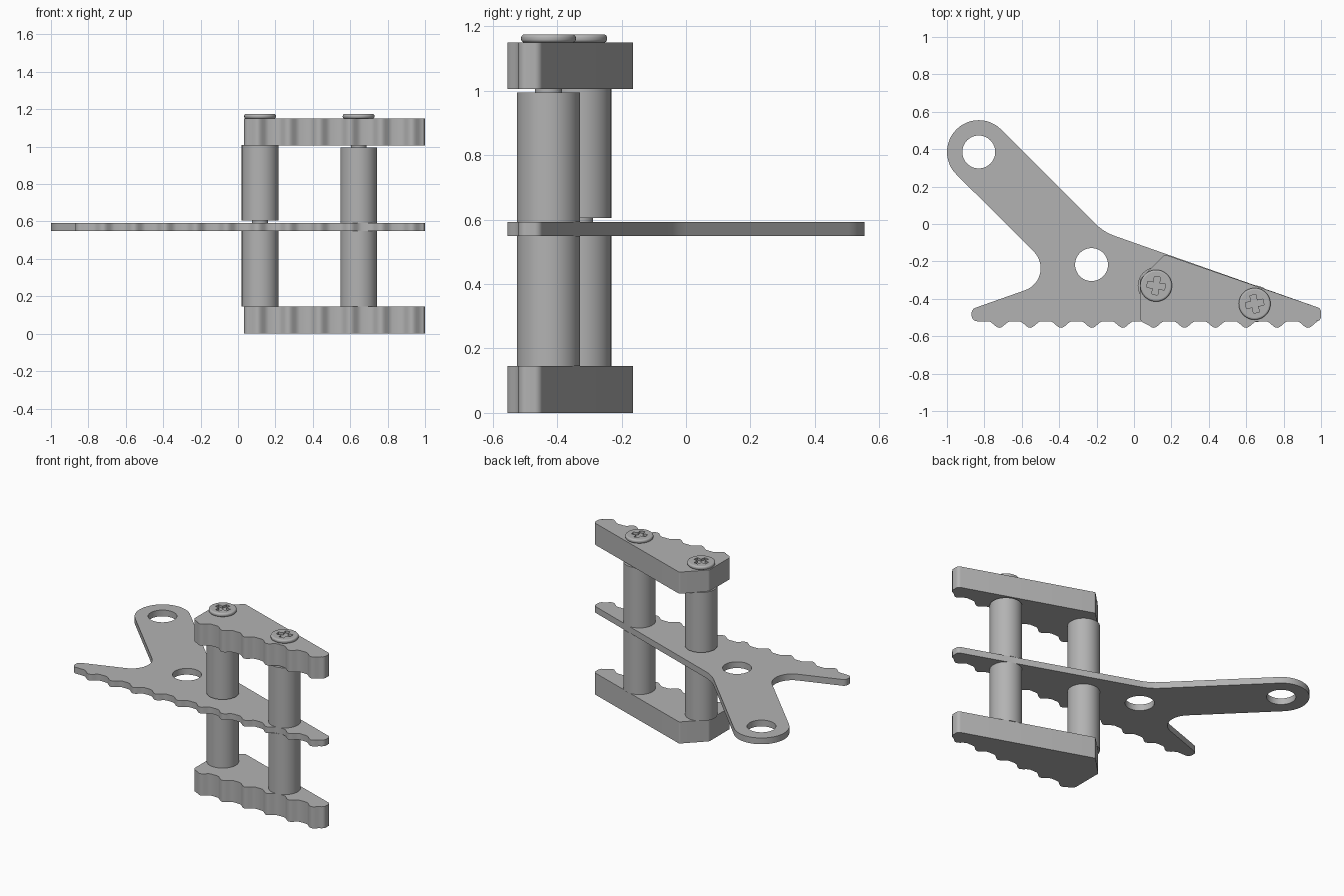
import bpy, math
from mathutils import Vector

if "Cube" in bpy.data.objects:
    bpy.data.objects.remove(bpy.data.objects["Cube"])

steel = bpy.data.materials.new("plain_grey")
steel.use_nodes = True
GREY = (0.45, 0.45, 0.45, 1)
steel.diffuse_color = GREY
steel.node_tree.nodes["Principled BSDF"].inputs["Base Color"].default_value = GREY

BASE = -0.52                      # straight part of the toothed edge
PIN_R, TUBE_R, HEAD_R = 0.042, 0.098, 0.085
POSTS = {"inner": Vector((0.118, -0.33)), "outer": Vector((0.645, -0.427))}


def rounded(corners):
    """Closed outline from (x, y, radius) corners, each replaced by an arc."""
    out = []
    for i, (x, y, r) in enumerate(corners):
        p = Vector((x, y))
        if r == 0:
            out.append(p)
            continue
        a = (Vector(corners[i - 1][:2]) - p).normalized()
        b = (Vector(corners[(i + 1) % len(corners)][:2]) - p).normalized()
        half = a.angle(b) / 2
        centre = p + (a + b).normalized() * r / math.sin(half)
        start = p + a * r / math.tan(half) - centre
        end = p + b * r / math.tan(half) - centre
        turn = math.atan2(start.cross(end), start.dot(end))
        n = max(4, int(abs(turn) / 0.13))
        for k in range(n + 1):
            t = turn * k / n
            c, s = math.cos(t), math.sin(t)
            out.append(centre + Vector((start.x * c - start.y * s, start.x * s + start.y * c)))
    return out


def teeth(first):
    """Rounded bumps along the front edge, as sharp outline points."""
    pts = []
    for k in range(first, 11):
        cx = -0.72 + 0.165 * k
        for j in range(-5, 6):
            t = j / 5
            pts.append((cx + 0.06 * t, BASE - 0.0175 * (1 + math.cos(math.pi * t)), 0))
    return pts


def circle(c, r, n=48):
    return [Vector((c[0] + r * math.cos(2 * math.pi * k / n),
                    c[1] + r * math.sin(2 * math.pi * k / n))) for k in range(n)]


def finish(ob, name):
    ob.name = name
    ob.data.materials.clear()
    ob.data.materials.append(steel)
    bpy.ops.object.select_all(action="DESELECT")
    ob.select_set(True)
    bpy.context.view_layer.objects.active = ob
    bpy.ops.object.shade_smooth_by_angle(angle=math.radians(35))
    return ob


def slab(name, loops, z0, z1):
    """Extruded flat shape; loops after the first become holes."""
    cu = bpy.data.curves.new(name, "CURVE")
    cu.dimensions, cu.fill_mode, cu.extrude = "2D", "BOTH", (z1 - z0) / 2
    for loop in loops:
        sp = cu.splines.new("POLY")
        sp.points.add(len(loop) - 1)
        for pt, v in zip(sp.points, loop):
            pt.co = (v.x, v.y, 0, 1)
        sp.use_cyclic_u = True
    ob = bpy.data.objects.new(name, cu)
    bpy.context.collection.objects.link(ob)
    ob.location.z = (z0 + z1) / 2
    bpy.ops.object.select_all(action="DESELECT")
    ob.select_set(True)
    bpy.context.view_layer.objects.active = ob
    bpy.ops.object.convert(target="MESH")
    return finish(bpy.context.object, name)


def rod(name, c, r, z0, z1):
    bpy.ops.mesh.primitive_cylinder_add(vertices=48, radius=r, depth=z1 - z0,
                                        location=(c.x, c.y, (z0 + z1) / 2))
    return finish(bpy.context.object, name)


# Toothed lever with long arm and two finger holes
pin_holes = [circle(c, PIN_R) for c in POSTS.values()]
tip = [(1.0, BASE, 0.025), (1.0, -0.452, 0.025)]
lever = rounded([(-0.868, BASE, 0.03)] + teeth(0) + tip + [
    (-0.162, -0.043, 0.27), (-0.83, 0.625, 0.169), (-1.07, 0.385, 0.169),
    (-0.395, -0.288, 0.125), (-0.868, -0.455, 0.03)])
slab("lever_plate", [lever, circle((-0.83, 0.385), 0.088), circle((-0.227, -0.217), 0.088)]
     + pin_holes, 0.55, 0.592)

# Thick toothed end plates
cheek = rounded([(0.033, BASE, 0.03)] + teeth(5)[3:] + tip
                + [(0.165, -0.163, 0.015), (0.033, -0.295, 0.02)])
for name, z in (("bottom_plate", 0), ("top_plate", 1.005)):
    slab(name, [cheek] + pin_holes, z, z + 0.145)

# Pins, spacer tubes and screw heads
for (name, c), lift, spin in zip(POSTS.items(), (0.605, 0.592), (-0.15, 0.2)):
    rod(name + "_pin", c, PIN_R, 0, 1.152)
    rod(name + "_lower_tube", c, TUBE_R, 0.145, 0.55)
    rod(name + "_upper_tube", c, TUBE_R, lift, lift + 0.403)
    head = rod(name + "_screw_head", c, HEAD_R, 1.15, 1.175)
    bev = head.modifiers.new("rounded_rim", "BEVEL")
    bev.width, bev.segments = 0.01, 4
    # Cross-shaped driver recess
    w, l = 0.016, 0.048
    cross = []
    for q in range(4):
        ca, sa = math.cos(spin + q * math.pi / 2), math.sin(spin + q * math.pi / 2)
        for x, y in ((w, w), (w, l), (-w, l)):
            cross.append(c + Vector((x * ca - y * sa, x * sa + y * ca)))
    cutter = slab(name + "_recess_cutter", [cross], 1.16, 1.2)
    cutter.hide_render = True
    cut = head.modifiers.new("recess", "BOOLEAN")
    cut.operation, cut.object, cut.solver = "DIFFERENCE", cutter, "EXACT"
    bpy.ops.object.select_all(action="DESELECT")
    head.select_set(True)
    bpy.context.view_layer.objects.active = head
    bpy.ops.object.convert(target="MESH")
    bpy.data.objects.remove(cutter)
    finish(head, name + "_screw_head")
